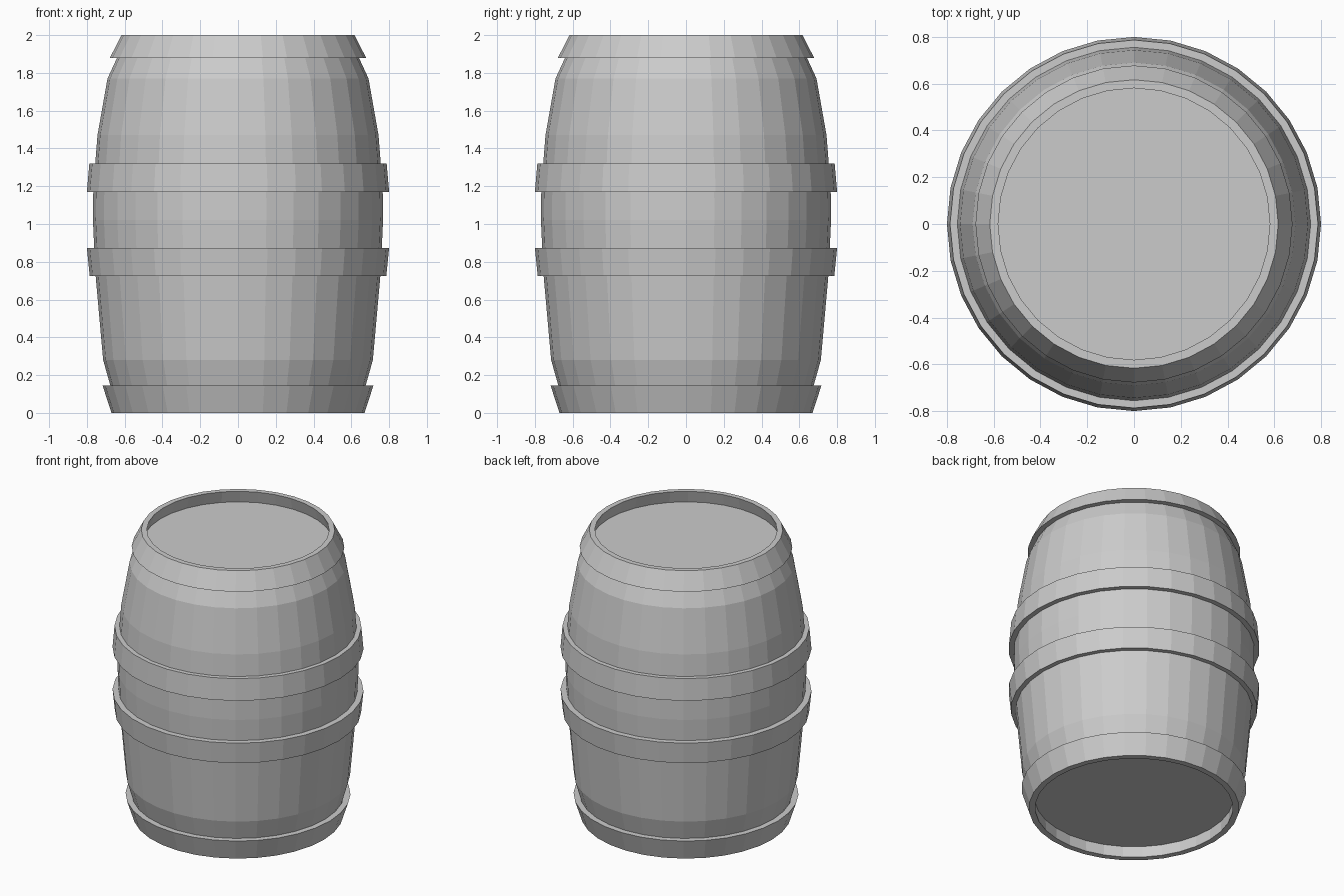
import bpy, bmesh
from math import cos, sin, tau

if "Cube" in bpy.data.objects:
    bpy.data.objects.remove(bpy.data.objects["Cube"])

SIDES = 32


def revolve(name, profile, closed=False, caps=()):
    """Spin a list of (radius, height) points round z; caps are profile indices to fill."""
    bm = bmesh.new()
    rings = [[bm.verts.new((r * cos(tau * i / SIDES), r * sin(tau * i / SIDES), z))
              for i in range(SIDES)] for r, z in profile]
    pairs = list(zip(rings, rings[1:]))
    if closed:
        pairs.append((rings[-1], rings[0]))
    for a, b in pairs:
        for i in range(SIDES):
            j = (i + 1) % SIDES
            bm.faces.new((a[i], a[j], b[j], b[i]))
    for c in caps:
        bm.faces.new(rings[c])
    bmesh.ops.recalc_face_normals(bm, faces=bm.faces)
    mesh = bpy.data.meshes.new(name)
    bm.to_mesh(mesh)
    bm.free()
    obj = bpy.data.objects.new(name, mesh)
    bpy.context.collection.objects.link(obj)
    return obj


def hoop(name, z0, r0, z1, r1, thick):
    """Metal band with a slanted rectangular section."""
    revolve(name, [(r0, z0), (r1, z1), (r1 - thick, z1), (r0 - thick, z0)], closed=True)


# Barrel body: bulging staves with both lids recessed inside the rims
revolve("barrel_body", [
    (0.635, 0.08), (0.632, 0.0),
    (0.635, 0.0), (0.714, 0.28), (0.755, 0.74), (0.768, 1.02), (0.766, 1.19),
    (0.744, 1.47), (0.691, 1.77), (0.585, 2.0),
    (0.581, 2.0), (0.605, 1.915)], caps=(0, -1))

# Four metal hoops
hoop("bottom_hoop", 0.0, 0.67, 0.145, 0.717, 0.04)
hoop("lower_middle_hoop", 0.725, 0.785, 0.872, 0.80, 0.04)
hoop("upper_middle_hoop", 1.17, 0.80, 1.32, 0.787, 0.04)
hoop("top_hoop", 1.88, 0.678, 2.0, 0.617, 0.036)
